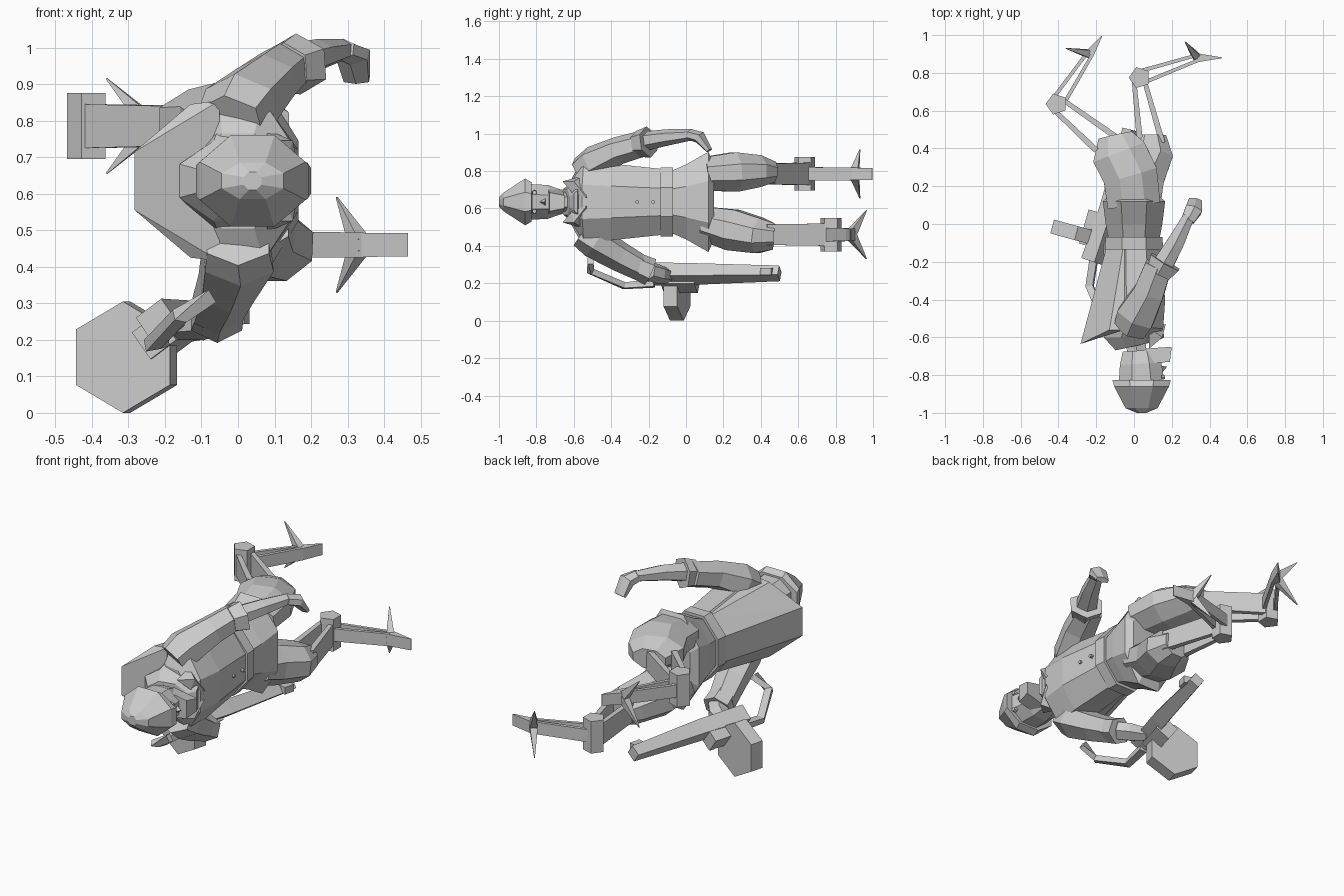
import bpy, bmesh, math
from mathutils import Vector

CZ = 0.635  # body centre line height


def loft(name, secs, n=8, ref=(0, 0, 1)):
    """Skin n-sided rings along a path. secs: (centre, half width, half height along ref)."""
    bm = bmesh.new()
    pts = [Vector(s[0]) for s in secs]
    rings = []
    for i, (c, a, b) in enumerate(secs):
        t = (pts[min(i + 1, len(pts) - 1)] - pts[max(i - 1, 0)]).normalized()
        up = Vector(ref)
        up = (up - t * up.dot(t)).normalized()
        side = t.cross(up)
        k = 1 / math.cos(math.pi / n)
        ring = []
        for j in range(n):
            w = 2 * math.pi * (j + 0.5) / n
            ring.append(bm.verts.new(pts[i] + side * (a * k * math.cos(w)) + up * (b * k * math.sin(w))))
        rings.append(ring)
    for r, s in zip(rings, rings[1:]):
        for j in range(n):
            bm.faces.new((r[j], r[(j + 1) % n], s[(j + 1) % n], s[j]))
    bm.faces.new(rings[0])
    bm.faces.new(rings[-1])
    return finish(name, bm)


def finish(name, bm):
    bmesh.ops.recalc_face_normals(bm, faces=bm.faces)
    me = bpy.data.meshes.new(name)
    bm.to_mesh(me)
    bm.free()
    ob = bpy.data.objects.new(name, me)
    bpy.context.collection.objects.link(ob)
    return ob


def hull(name, coords):
    bm = bmesh.new()
    for c in coords:
        bm.verts.new(c)
    bmesh.ops.convex_hull(bm, input=bm.verts)
    return finish(name, bm)


def body(name, rows, n=8):
    """Loft along y; rows: (y, x centre, half x, half z)."""
    return loft(name, [((x, y, CZ), a, b) for y, x, a, b in rows], n)


# Head, helmet and chin
body("helmet", [(-1.0, .04, .025, .025), (-.975, .04, .085, .05), (-.86, .04, .145, .125), (-.825, .04, .155, .105)])
body("face", [(-.83, .04, .12, .095), (-.74, .035, .11, .09), (-.67, .03, .09, .065)])
hull("chin", [(x, y, CZ + s * z) for s in (-1, 1) for x, y, z in
              ((.05, -.74, .08), (.19, -.73, .05), (.20, -.65, .035), (.06, -.66, .065))])
hull("nose", [(.14, -.8, CZ), (.175, -.755, CZ), (.14, -.75, CZ - .025), (.14, -.75, CZ + .025)])
for s in (-1, 1):
    loft("eye", [((.145, -.81, CZ + s * .05), .012, .012), ((.165, -.81, CZ + s * .05), .01, .01)], 6)

# Neck, collar, torso, belt and coat skirt
body("neck", [(-.7, .02, .05, .045), (-.58, 0, .055, .045)], 6)
body("collar", [(-.645, .01, .11, .07), (-.60, .0, .16, .11), (-.55, .01, .15, .15)])
for s in (-1, 1):
    hull("lapel", [(.08, -.66, CZ + s * .11), (.15, -.60, CZ + s * .11), (.168, -.53, CZ + s * .02),
                   (.08, -.55, CZ + s * .14), (.13, -.61, CZ + s * .05)])
body("torso", [(-.59, 0, .11, .13), (-.54, .01, .145, .22), (-.4, .02, .145, .205), (-.12, .01, .13, .175)])
body("belt", [(-.135, .0, .155, .185), (-.07, .0, .15, .185)])
body("coat_skirt", [(-.08, .0, .135, .165), (.0, .0, .15, .20), (.12, .0, .165, .268), (.15, .0, .13, .20)])
for y in (-.26, -.175):
    loft("button", [((.14, y, CZ), .009, .009), ((.162, y, CZ), .009, .009)], 6)

# Wedge pack on the back
hull("back_pack", [(x, y, CZ + s * z) for s in (-1, 1) for x, y, z in
                   ((-.283, -.635, .08), (-.13, -.56, .21), (-.05, -.56, .22),
                    (-.14, -.1, .07), (-.05, -.08, .16))])

# Left arm, swung forward
loft("left_sleeve", [((-.02, -.555, .80), .085, .07), ((.01, -.49, .845), .10, .08),
                     ((.08, -.36, .91), .08, .065), ((.13, -.22, .95), .07, .06)], 6)
loft("left_cuff", [((.13, -.26, .945), .065, .06), ((.165, -.20, .955), .085, .073)], 6)
loft("left_forearm", [((.15, -.22, .96), .055, .045), ((.22, -.1, .98), .045, .038), ((.29, .04, .995), .03, .025)], 6)
loft("left_hand", [((.285, .02, .995), .035, .026), ((.315, .075, .98), .045, .03), ((.325, .125, .91), .035, .014)], 6)

# Right arm, reaching down to the weapon
loft("right_sleeve", [((0, -.555, .47), .085, .07), ((.0, -.49, .425), .095, .08),
                      ((-.03, -.36, .345), .075, .07), ((-.06, -.23, .275), .065, .06)], 6)
loft("right_cuff", [((-.05, -.28, .30), .065, .06), ((-.06, -.19, .26), .07, .065)], 6)
loft("right_hand", [((-.06, -.2, .265), .05, .045), ((-.10, -.15, .25), .05, .045), ((-.17, -.1, .24), .035, .035)], 6)

# Drum-fed gun: bar body, block, hexagonal drum, sight and bent stock
TILT = (-.6, 0, .8)
loft("gun_body", [((-.22, -.2, .25), .045, .045), ((-.13, .07, .25), .042, .04), ((-.02, .5, .253), .03, .03)], 4, TILT)
loft("gun_block", [((-.23, -.12, .21), .045, .045), ((-.18, .06, .21), .045, .045)], 4, TILT)
loft("gun_drum", [((-.315, -.085, .1525), .133, .132), ((-.295, -.012, .1525), .133, .132)], 6)
loft("gun_front_sight", [((-.005, .4, .263), .022, .02), ((.01, .46, .263), .022, .02)], 4)
loft("gun_stock", [((-.21, -.17, .20), .02, .02), ((-.235, -.33, .187), .016, .02),
                   ((-.16, -.51, .265), .016, .02), ((-.07, -.51, .32), .016, .02)], 4, (1, 0, .2))


def leg(side, z, thigh, bars, knee, ankle, toe, spike):
    """Baggy thigh, twin strut knee, pentagon joint, twin strut shin, three-toed foot."""
    loft(side + "_thigh", [((x, y, z + dz), a, b) for x, y, dz, a, b in thigh], 8)
    for (p, q) in bars:
        loft(side + "_knee_strut", [((*p, z), .016, .055), ((*q, z), .012, .06)], 4)
    loft(side + "_knee_joint", [((*knee, z - .09), .047, .047), ((*knee, z + .09), .047, .047)], 5, (0, -1, 0))
    d = (Vector(ankle) - Vector(knee)).normalized()
    nrm = Vector((-d.y, d.x))
    for s in (-1, 1):
        p = Vector(knee) + nrm * s * .033
        q = Vector(ankle) + nrm * s * .014
        loft(side + "_shin_strut", [((p.x, p.y, z), .01, .036), ((q.x, q.y, z), .009, .034)], 4)
    loft(side + "_front_toe", [((*ankle, z), .024, .033), ((*toe, z), .002, .032)], 4)
    for s in (-1, 1):
        loft(side + "_rear_toe", [((*ankle, z), .022, .025), ((*spike, z + s * .13), .002, .002)], 4, (0, 0, 1))


leg("left", .785,
    [(0, .10, .0, .14, .09), (-.02, .26, .01, .145, .105), (-.08, .38, .015, .145, .085), (-.10, .47, .01, .09, .055)],
    [((-.20, .39), (-.42, .60)), ((-.08, .45), (-.38, .66))],
    (-.41, .635), (-.235, .90), (-.17, .995), (-.36, .93))
leg("right", .46,
    [(0, .10, .06, .14, .09), (.02, .25, .025, .14, .11), (.09, .39, -.005, .12, .095), (.09, .47, -.01, .08, .07)],
    [((.03, .45), (.0, .76)), ((.15, .43), (.055, .76))],
    (.03, .775), (.335, .88), (.465, .88), (.27, .965))
